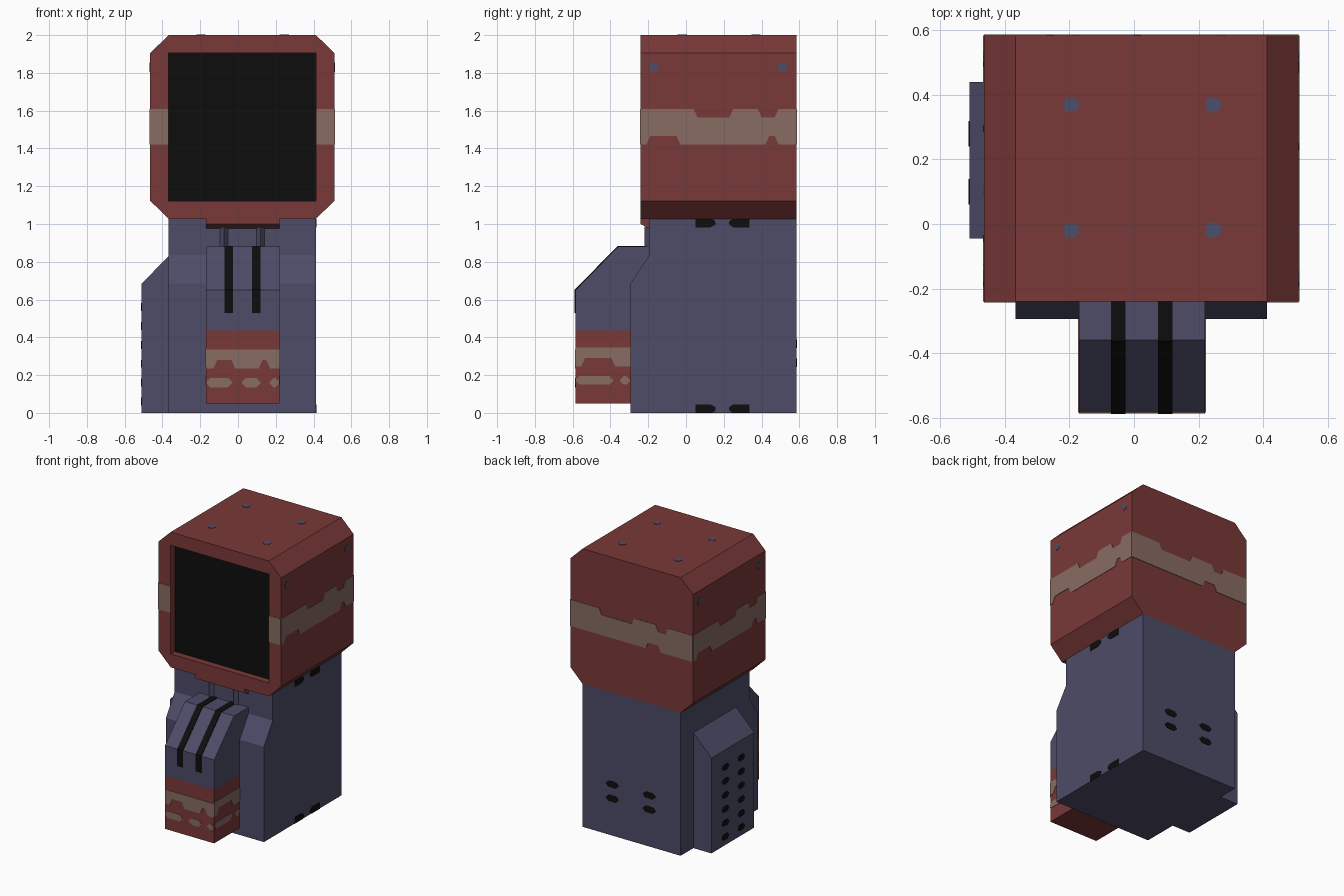
import bpy, bmesh, math

if "Cube" in bpy.data.objects:
    bpy.data.objects.remove(bpy.data.objects["Cube"])


def material(name, rgb):
    m = bpy.data.materials.new(name)
    lin = [((c / 255 + 0.055) / 1.055) ** 2.4 for c in rgb]
    m.diffuse_color = (*lin, 1)
    m.use_nodes = True
    m.node_tree.nodes["Principled BSDF"].inputs["Base Color"].default_value = m.diffuse_color
    return m


RED = material("rust red", (122, 56, 56))
BLUE = material("slate blue", (77, 76, 104))
TAN = material("faded tan", (136, 108, 98))
DOT = material("rivet blue", (76, 78, 104))
BLACK = material("black", (13, 13, 13))
T = 0.003  # thickness of painted plates


def finish(bm, name, mat):
    bmesh.ops.recalc_face_normals(bm, faces=bm.faces)
    me = bpy.data.meshes.new(name)
    bm.to_mesh(me)
    bm.free()
    me.materials.append(mat)
    ob = bpy.data.objects.new(name, me)
    bpy.context.collection.objects.link(ob)
    return ob


def prism(name, polys, axis, lo, hi, mat):
    """Extrude 2D outlines along an axis; x: (y,z), y: (x,z), z: (x,y)."""
    place = {'x': lambda p, d: (d, p[0], p[1]),
             'y': lambda p, d: (p[0], d, p[1]),
             'z': lambda p, d: (p[0], p[1], d)}[axis]
    bm = bmesh.new()
    for pts in polys:
        a = [bm.verts.new(place(p, lo)) for p in pts]
        b = [bm.verts.new(place(p, hi)) for p in pts]
        bm.faces.new(a)
        bm.faces.new(b[::-1])
        for i in range(len(pts)):
            j = (i + 1) % len(pts)
            bm.faces.new((a[i], a[j], b[j], b[i]))
    return finish(bm, name, mat)


def rect(u0, u1, v0, v1):
    return [(u0, v0), (u1, v0), (u1, v1), (u0, v1)]


def slot(u, v, w, h):
    c = h * 0.45
    a, b = w / 2, h / 2
    return [(u - a, v - b + c), (u - a + c, v - b), (u + a - c, v - b), (u + a, v - b + c),
            (u + a, v + b - c), (u + a - c, v + b), (u - a + c, v + b), (u - a, v + b - c)]


def disc(u, v, r=0.026):
    return [(u + r * math.cos(math.pi * (k + .5) / 4), v + r * math.sin(math.pi * (k + .5) / 4))
            for k in range(8)]


def band(length, z0, z1, bumps, dips, dz):
    """Worn stripe: bumps bite into its lower edge, dips into its upper edge."""
    def edge(z, d, spans):
        out = [(0, z)]
        for a, b in spans:
            out += [(a, z), (a + .02, z + d), (b - .02, z + d), (b, z)]
        return out + [(length, z)]
    return edge(z0, dz, bumps) + edge(z1, -dz, dips)[::-1]


def remap(polys, start, sign):
    return [[(start + sign * u, z) for u, z in p] for p in polys]


# Head: octagonal tube with a square recess at the front
XL, XR, Y0, Y1 = -0.465, 0.51, -0.24, 0.585
SL, SR, ZB, ZT = -0.367, 0.413, 1.123, 1.905
octagon = [(SL, 1.027), (XL, ZB), (XL, ZT), (SL, 2), (SR, 2), (XR, ZT), (XR, ZB), (SR, 1.027)]
square = [(SL, ZB), (SL, ZT), (SR, ZT), (SR, ZB)]
bm = bmesh.new()
ring = lambda pts, y: [bm.verts.new((x, y, z)) for x, z in pts]
O, B = ring(octagon, Y0), ring(octagon, Y1)
S, R = ring(square, Y0), ring(square, Y0 + 0.05)
bm.faces.new(B)
bm.faces.new(R)
for i in range(8):
    j = (i + 1) % 8
    bm.faces.new((O[i], O[j], B[j], B[i]))
for k in range(4):
    n = (k + 1) % 4
    bm.faces.new((O[2 * k], O[2 * k + 1], S[k]))
    bm.faces.new((O[2 * k + 1], O[(2 * k + 2) % 8], S[n], S[k]))
    bm.faces.new((S[k], S[n], R[n], R[k]))
finish(bm, "head", RED)
prism("screen", [rect(SL, SR, ZB, ZT)], 'y', Y0 + 0.05 - T, Y0 + 0.052, BLACK)
prism("head_lip", [[(Y0, 1.03), (Y0, 1.0), (-0.195, 0.975), (-0.195, 1.03)]],
      'x', -0.17, 0.22, RED)

# Worn stripe round the head
side = [band(0.825, 1.42, 1.61, [(.03, .21), (.66, .73)], [(.28, .49), (.62, .73)], .045)]
back = [band(0.975, 1.42, 1.61, [(.60, .72)], [(.23, .51), (.68, .78)], .045)]
prism("head_stripe_right", remap(side, Y0, 1), 'x', XR, XR + T, TAN)
prism("head_stripe_left", remap(side, Y1, -1), 'x', XL - T, XL, TAN)
prism("head_stripe_back", remap(back, XR, -1), 'y', Y1, Y1 + T, TAN)
prism("head_stripe_front", [rect(XL, SL, 1.42, 1.61), rect(SR, XR, 1.42, 1.61)],
      'y', Y0 - T, Y0, TAN)

# Rivets on head sides and top
rivets = [disc(-0.17, 1.83), disc(0.51, 1.83)]
prism("rivets_right", rivets, 'x', XR, XR + T, DOT)
prism("rivets_left", rivets, 'x', XL - T, XL, DOT)
prism("rivets_top", [disc(x, y) for x in (-0.195, 0.245) for y in (-0.02, 0.37)],
      'z', 2 - T, 2 + T, DOT)

# Body
prism("body", [[(-.295, 0), (-.295, .685), (-.195, .835), (-.195, 1.027), (Y1, 1.027), (Y1, 0)]],
      'x', SL, SR, BLUE)
marks = []
for z, s in ((0, 1), (1.027, -1)):
    marks.append([(.05, z), (.05, z + s * .045), (.13, z + s * .045), (.157, z + s * .03), (.157, z + s * .015),
                  (.14, z)])
    marks.append([(.335, z), (.335, z + s * .045), (.25, z + s * .045), (.228, z + s * .03), (.228, z + s * .015),
                  (.245, z)])
prism("body_side_vents", marks, 'x', SR, SR + T, BLACK)
prism("body_back_vents", [slot(x, z, .1, .045) for x in (.177, -.117) for z in (.265, .367)],
      'y', Y1, Y1 + T, BLACK)

# Side box with vents
prism("side_box", [[(SL, 0), (-.51, 0), (-.51, .685), (SL, .83)]], 'y', -.045, .44, BLUE)
prism("side_box_vents", [slot(y, .06 + .1 * i, .08, .042) for y in (.28, .10) for i in range(6)],
      'x', -.51 - T, -.51, BLACK)

# Front pouch: red base, blue upper part, black straps, clips
PL, PR, PF, PB = -.17, .22, -.585, -.295
prism("pouch_base", [rect(PF, PB, .05, .435)], 'x', PL, PR, RED)
prism("pouch_top", [[(PF, .435), (PF, .65), (-.36, .88), (-.195, .88), (-.195, .8), (PB, .65), (PB, .435)]],
      'x', PL, PR, BLUE)
strap = [(-.589, .53), (-.589, .652), (-.362, .884), (-.195, .884),
         (-.195, .87), (-.357, .87), (-.58, .645), (-.58, .53)]
for i, (a, b) in enumerate(((-.072, -.027), (.074, .12))):
    prism(f"strap_{i}", [strap], 'x', a, b, BLACK)
for i, x in enumerate((-.075, .12)):
    prism(f"strap_clip_{i}", [[(x - .025, -.19), (x, -.22), (x + .025, -.19)]],
          'z', .87, .985, BLUE)

# Worn stripes on the pouch
front = [band(.39, .235, .335, [(.04, .155), (.28, .34)], [], .045),
         slot(.07, .16, .14, .05), slot(.24, .16, .1, .05), slot(.363, .16, .054, .05)]
flank = [band(.29, .245, .345, [(.03, .21)], [], .045),
         slot(.1, .172, .2, .046), slot(.262, .172, .055, .046)]
prism("pouch_stripes_front", remap(front, PL, 1), 'y', PF - T, PF, TAN)
prism("pouch_stripes_right", remap(flank, PF, 1), 'x', PR, PR + T, TAN)
prism("pouch_stripes_left", remap(flank, PB, -1), 'x', PL - T, PL, TAN)
